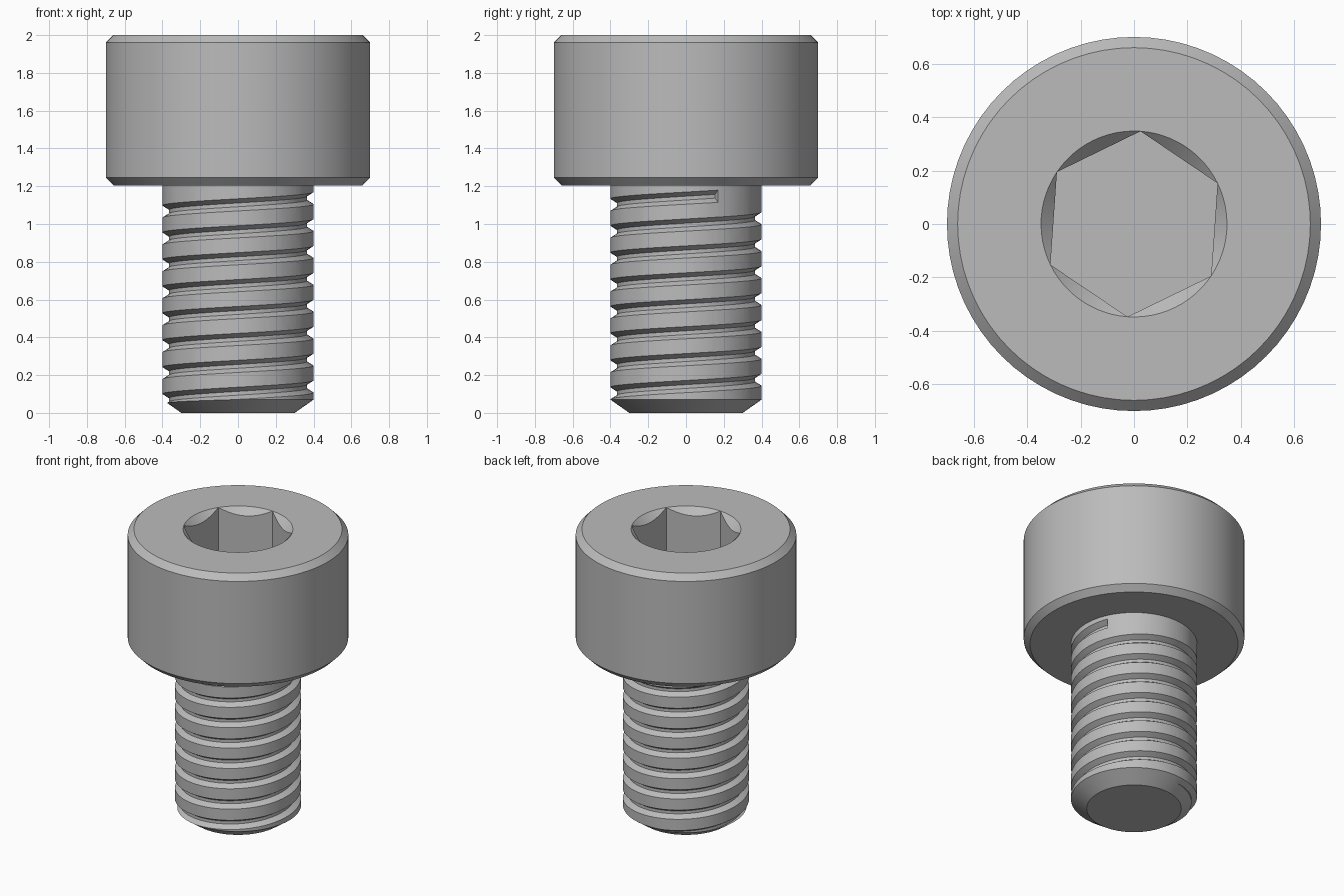
import bpy, bmesh
from math import sin, cos, pi, radians

SIDES = 72
HEAD_BOTTOM, HEAD_TOP, BEVEL = 1.205, 2.0, 0.04
HEX_RADIUS, HEX_TURN, HEX_FLOOR = 0.348, radians(26), 1.6
PITCH, TURNS, THREAD_END = 0.1425, 8.4, radians(25)

if "Cube" in bpy.data.objects:
    bpy.data.objects.remove(bpy.data.objects["Cube"])

steel = bpy.data.materials.new("steel grey")
steel.use_nodes = True
grey = (0.5, 0.5, 0.5, 1)
steel.diffuse_color = grey
steel.node_tree.nodes["Principled BSDF"].inputs["Base Color"].default_value = grey


def loft(name, rings):
    """Skin a list of equal rings into a closed solid."""
    bm = bmesh.new()
    loops = [[bm.verts.new(p) for p in ring] for ring in rings]
    n = len(loops[0])
    for a, b in zip(loops, loops[1:]):
        for i in range(n):
            j = (i + 1) % n
            bm.faces.new((a[i], a[j], b[j], b[i]))
    bm.faces.new(loops[0])
    bm.faces.new(loops[-1])
    bmesh.ops.recalc_face_normals(bm, faces=bm.faces)
    mesh = bpy.data.meshes.new(name)
    bm.to_mesh(mesh)
    bm.free()
    mesh.materials.append(steel)
    obj = bpy.data.objects.new(name, mesh)
    bpy.context.collection.objects.link(obj)
    return obj


def turned(name, profile, sides=SIDES, turn=0):
    """Solid of revolution from (radius, height) points."""
    return loft(name, [[(r * cos(turn + 2 * pi * i / sides),
                         r * sin(turn + 2 * pi * i / sides), z)
                        for i in range(sides)] for r, z in profile])


def boolean(target, cutter, operation):
    mod = target.modifiers.new("cut", "BOOLEAN")
    mod.operation, mod.solver, mod.object = operation, "EXACT", cutter
    bpy.context.view_layer.objects.active = target
    bpy.ops.object.modifier_apply(modifier=mod.name)
    bpy.data.objects.remove(cutter)


# Cylindrical head with bevelled rims
head = turned("head", [(0.7 - BEVEL, HEAD_BOTTOM), (0.7, HEAD_BOTTOM + BEVEL),
                       (0.7, HEAD_TOP - BEVEL), (0.7 - BEVEL, HEAD_TOP)])

# Hex socket with a conical lead-in
socket = turned("socket_cutter", [(HEX_RADIUS, HEX_FLOOR), (HEX_RADIUS, HEAD_TOP + 0.1)],
                6, HEX_TURN)
lead_in = turned("lead_in_cutter", [(HEX_RADIUS - 0.1, HEAD_TOP - 0.1),
                                    (HEX_RADIUS + 0.02, HEAD_TOP + 0.02)],
                 SIDES, HEX_TURN)
boolean(head, socket, "DIFFERENCE")
boolean(head, lead_in, "DIFFERENCE")

# Shank with a chamfered tip
shank = turned("threaded_shank", [(0.3, 0), (0.4, 0.07), (0.4, HEAD_BOTTOM + 0.03)])

# Helical thread groove, ending abruptly below the head
groove = [(0.365, -0.01), (0.42, -0.045), (0.42, 0.045), (0.365, 0.01)]
steps = int(TURNS * SIDES)
rings = []
for k in range(steps + 1):
    a = THREAD_END - 2 * pi * k / SIDES
    z = 1.137 + PITCH * a / (2 * pi)
    rings.append([(r * cos(a), r * sin(a), z + dz) for r, dz in groove])
boolean(shank, loft("groove_cutter", rings), "DIFFERENCE")

# Smooth round surfaces, crisp edges
bpy.ops.object.select_all(action="DESELECT")
for part in (head, shank):
    part.select_set(True)
bpy.context.view_layer.objects.active = head
bpy.ops.object.shade_smooth_by_angle(angle=radians(25))
